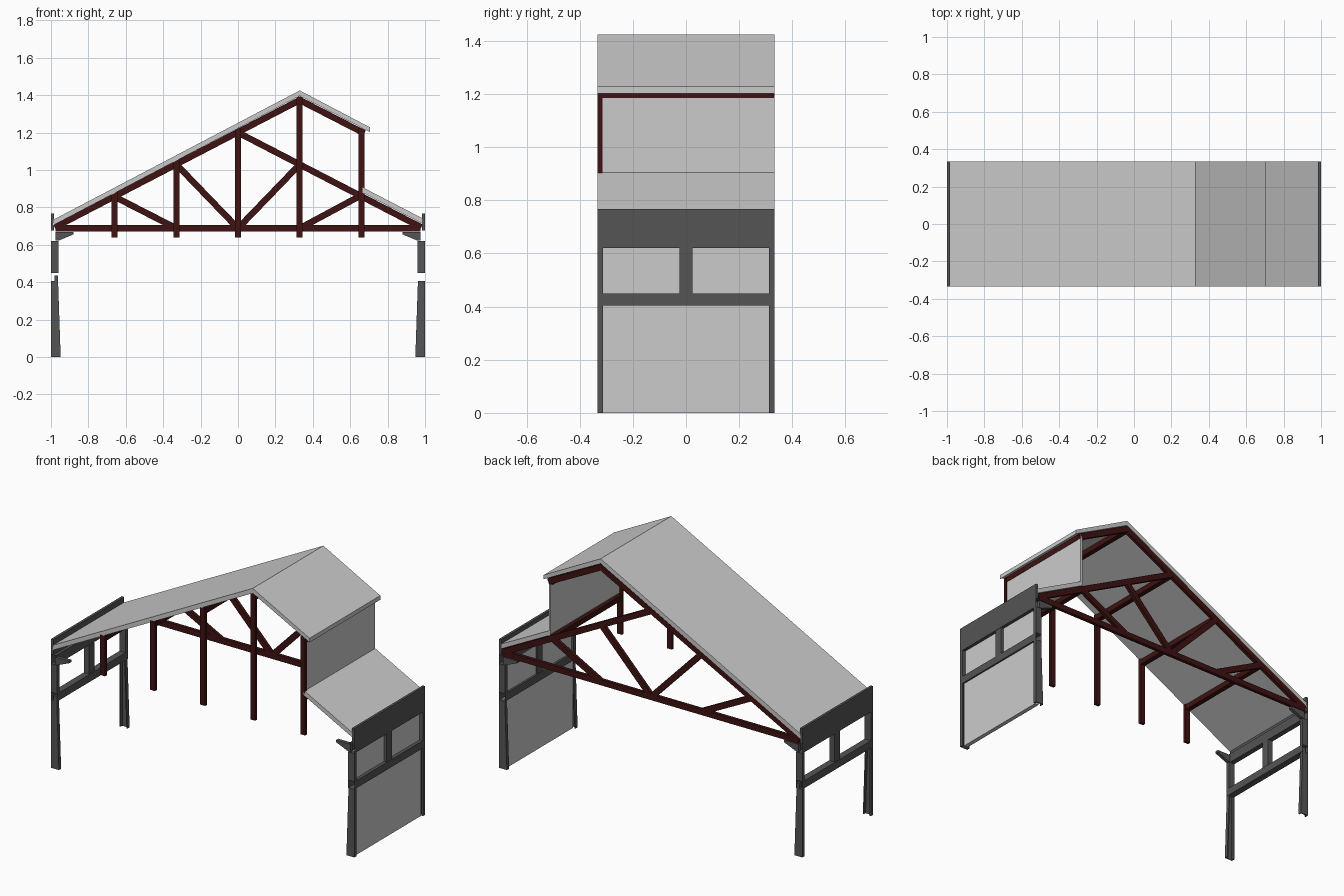
import bpy, bmesh, math

if "Cube" in bpy.data.objects:
    bpy.data.objects.remove(bpy.data.objects["Cube"])

Y = 0.333          # half depth of the bay


def material(name, rgb):
    m = bpy.data.materials.new(name)
    m.diffuse_color = (*rgb, 1)
    m.use_nodes = True
    m.node_tree.nodes["Principled BSDF"].inputs["Base Color"].default_value = m.diffuse_color
    return m


RED = material("dark_red_timber", (0.05, 0.006, 0.006))
DARK = material("dark_steel", (0.09, 0.09, 0.09))


def prism(name, pts, y0, y1, mat=None, caps=True):
    """Extrude an (x, z) outline along y; caps=False leaves open cut ends."""
    bm = bmesh.new()
    a = [bm.verts.new((x, y0, z)) for x, z in pts]
    b = [bm.verts.new((x, y1, z)) for x, z in pts]
    ends = [bm.faces.new(a), bm.faces.new(b[::-1])]
    n = len(pts)
    for i in range(n):
        j = (i + 1) % n
        bm.faces.new((a[i], b[i], b[j], a[j]))
    bmesh.ops.recalc_face_normals(bm, faces=bm.faces[:])
    if not caps:
        bmesh.ops.delete(bm, geom=ends, context='FACES_ONLY')
    me = bpy.data.meshes.new(name)
    bm.to_mesh(me)
    bm.free()
    if mat:
        me.materials.append(mat)
    ob = bpy.data.objects.new(name, me)
    bpy.context.collection.objects.link(ob)
    return ob


def box(name, x0, x1, y0, y1, z0, z1, mat=None, caps=True):
    return prism(name, [(x0, z0), (x1, z0), (x1, z1), (x0, z1)], y0, y1, mat, caps)


def bar(name, p, q, y0, y1, w=0.034):
    """Straight timber between two (x, z) points."""
    dx, dz = q[0] - p[0], q[1] - p[1]
    k = w / 2 / math.hypot(dx, dz)
    nx, nz = -dz * k, dx * k
    prism(name, [(p[0] + nx, p[1] + nz), (q[0] + nx, q[1] + nz),
                 (q[0] - nx, q[1] - nz), (p[0] - nx, p[1] - nz)], y0, y1, RED)


# Roof: long and short slopes joined at the ridge, plus the low right slope
T = 0.029
prism("main_roof", [(-0.985, 0.735), (0.33, 1.425), (0.705, 1.228), (0.705, 1.203),
                    (0.33, 1.425 - T), (-0.99, 0.732 - T)], -Y, Y)
prism("lower_roof", [(0.665, 0.908), (0.985, 0.742), (0.985, 0.742 - T),
                     (0.665, 0.908 - T)], -Y, Y)
box("clerestory_wall", 0.66, 0.672, -0.315, Y, 0.885, 1.215)

# Back truss: chords and diagonals
yb = Y - 0.02
low = 0.688
truss = {
    "bottom_chord": ((-0.975, low), (0.975, low)),
    "long_top_chord": ((-0.98, 0.693), (0.335, 1.376)),
    "short_top_chord": ((0.325, 1.376), (0.675, 1.196)),
    "descending_chord": ((0.0, 1.2), (0.98, 0.693)),
    "diagonal_1": ((-0.66, 0.857), (-0.33, low)),
    "diagonal_2": ((-0.33, 1.03), (0.0, low)),
    "diagonal_3": ((0.0, low), (0.33, 1.03)),
    "diagonal_4": ((0.33, low), (0.66, 0.865)),
}
for name, (p, q) in truss.items():
    bar(name, p, q, yb, Y)

# Front posts, each with a purlin running back to the truss
for i, (x, top) in enumerate([(-0.66, 0.882), (-0.33, 1.055), (0.0, 1.222),
                              (0.33, 1.392), (0.66, 1.222)]):
    box(f"front_post_{i}", x - 0.016, x + 0.016, -Y, -Y + 0.018, 0.64, top, RED)
    box(f"purlin_{i}", x - 0.016, x + 0.014, -Y + 0.018, Y - 0.001, top - 0.036, top - 0.004, RED)
box("lower_purlin", 0.644, 0.674, -Y + 0.018, Y - 0.001, 0.846, 0.878, RED)

# Side frames, one on each side
for s, side in ((-1, "left"), (1, "right")):
    def part(name, x0, x1, *rest, **kw):
        return box(f"{side}_{name}", *sorted((s * x0, s * x1)), *rest, **kw)

    part("fascia", 0.985, 1.0, -Y, Y, 0.675, 0.768, mat=DARK)
    part("head_beam", 0.968, 1.0, -Y, Y, 0.62, 0.676, mat=DARK, caps=False)
    part("sill_beam", 0.96, 1.0, -Y, Y, 0.405, 0.45, mat=DARK, caps=False)
    part("mullion", 0.965, 0.998, -0.025, 0.025, 0.45, 0.62, mat=DARK)
    for e, end in ((-1, "front"), (1, "back")):
        outer, inner, web = e * Y, e * (Y - 0.021), e * (Y - 0.006)
        y0, y1 = sorted((outer, inner))
        w0, w1 = sorted((outer, web))
        # tapered channel leg: web with two flanges
        prism(f"{side}_{end}_leg_web", [(s, 0), (s * 0.948, 0), (s * 0.962, 0.405), (s, 0.405)],
              w0, w1, DARK)
        prism(f"{side}_{end}_leg_inner_flange",
              [(s * 0.955, 0), (s * 0.948, 0), (s * 0.962, 0.405), (s * 0.969, 0.405)],
              y0, y1, DARK)
        part(f"{end}_leg_outer_flange", 0.992, 1.0, y0, y1, 0, 0.405, mat=DARK)
        part(f"{end}_window_post", 0.96, 1.0, y0, y1, 0.45, 0.62, mat=DARK)
        # haunch bracket under the truss seat
        prism(f"{side}_{end}_bracket",
              [(s * 0.975, 0.622), (s * 0.955, 0.624), (s * 0.88, 0.655),
               (s * 0.88, 0.668), (s * 0.975, 0.668)], y0, y1, DARK)
        if s < 0:
            part(f"{end}_sill_gusset", 0.962, 0.982, y0, y1, 0.405, 0.435, mat=DARK)

# Right side infill: window panes and lower wall panel
for s, side in ((-1, "front"), (1, "back")):
    y0, y1 = sorted((s * 0.025, s * 0.312))
    box(f"{side}_window_pane", 0.972, 0.98, y0, y1, 0.45, 0.62)
box("lower_wall_panel", 0.965, 0.99, -0.312, 0.312, 0, 0.405)
